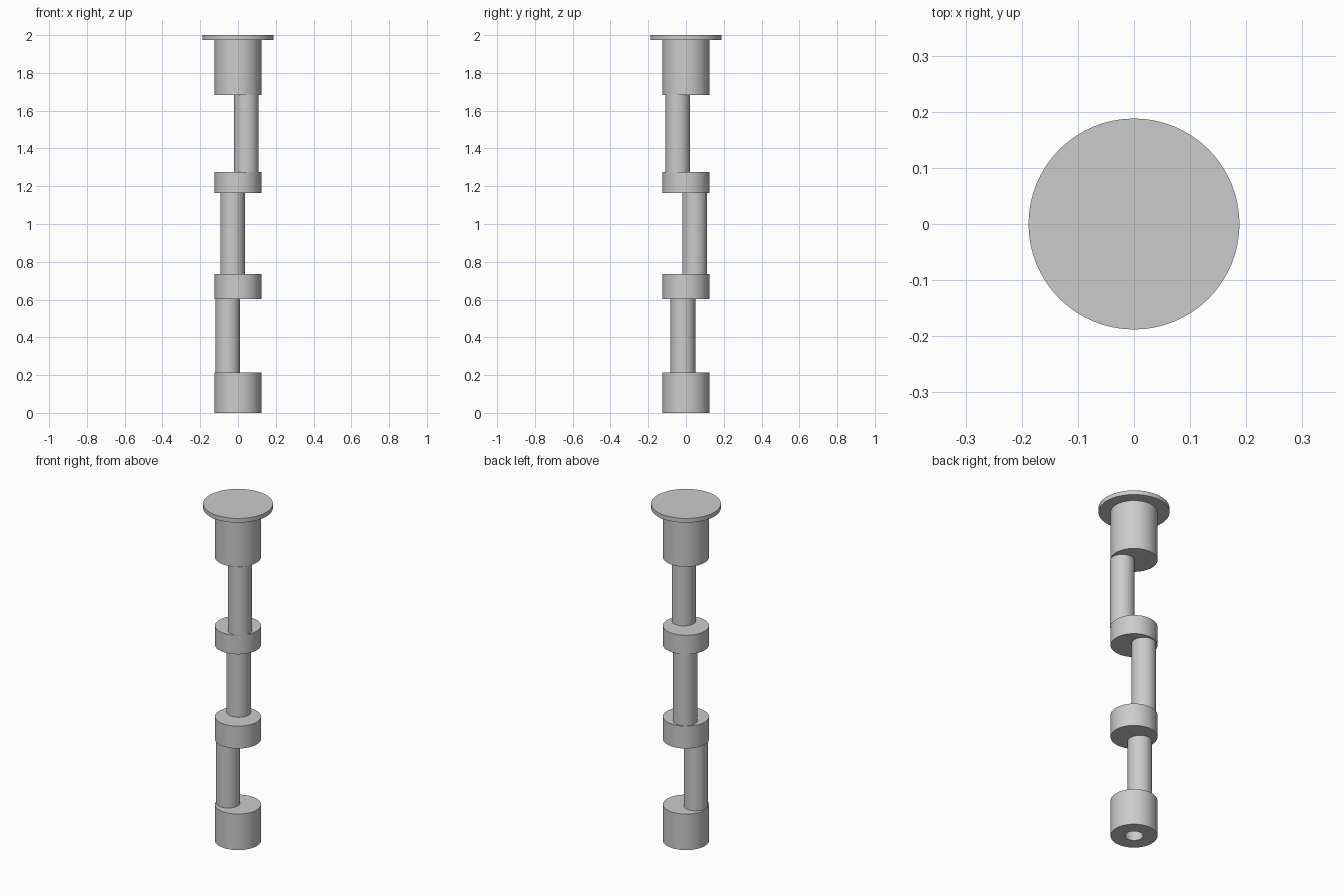
import bpy
import bmesh
from math import cos, sin, tau, radians

SEGMENTS = 64

cube = bpy.data.objects.get("Cube")
if cube:
    bpy.data.objects.remove(cube, do_unlink=True)

# Single metal colour
grey = bpy.data.materials.new("plain_grey")
grey.use_nodes = True
colour = (0.6, 0.6, 0.6, 1)
grey.diffuse_color = colour
grey.node_tree.nodes["Principled BSDF"].inputs["Base Color"].default_value = colour


def lathe(name, profile, centre=(0, 0)):
    """Revolve (radius, height) points about z and close both ends."""
    bm = bmesh.new()
    angles = [tau * i / SEGMENTS for i in range(SEGMENTS)]
    rings = [[bm.verts.new((r * cos(a), r * sin(a), z)) for a in angles]
             for r, z in profile]
    for low, high in zip(rings, rings[1:]):
        for i in range(SEGMENTS):
            j = (i + 1) % SEGMENTS
            bm.faces.new((low[i], low[j], high[j], high[i]))
    bm.faces.new(rings[0])
    bm.faces.new(rings[-1])
    bmesh.ops.recalc_face_normals(bm, faces=bm.faces)
    mesh = bpy.data.meshes.new(name)
    bm.to_mesh(mesh)
    bm.free()
    mesh.materials.append(grey)
    obj = bpy.data.objects.new(name, mesh)
    obj.location = (*centre, 0)
    bpy.context.collection.objects.link(obj)
    bpy.ops.object.select_all(action="DESELECT")
    obj.select_set(True)
    bpy.context.view_layer.objects.active = obj
    bpy.ops.object.shade_smooth_by_angle(angle=radians(30))
    return obj


def cylinder(name, radius, bottom, top, centre=(0, 0)):
    return lathe(name, [(radius, bottom), (radius, top)], centre)


# Base journal with a blind bore underneath
BODY, PIN = 0.124, 0.065
lathe("base_journal", [(0.048, 0.15), (0.048, 0), (BODY, 0), (BODY, 0.214)])

# Journals on the main axis, and the end flange
cylinder("lower_collar", BODY, 0.603, 0.736)
cylinder("upper_collar", BODY, 1.163, 1.276)
cylinder("top_journal", BODY, 1.683, 1.975)
cylinder("end_flange", 0.188, 1.975, 2)

# Offset pins, turned around the axis from one to the next
cylinder("lower_pin", PIN, 0.214, 0.603, (-0.054, -0.016))
cylinder("middle_pin", PIN, 0.736, 1.163, (-0.028, 0.047))
cylinder("upper_pin", PIN, 1.276, 1.683, (0.044, -0.043))
